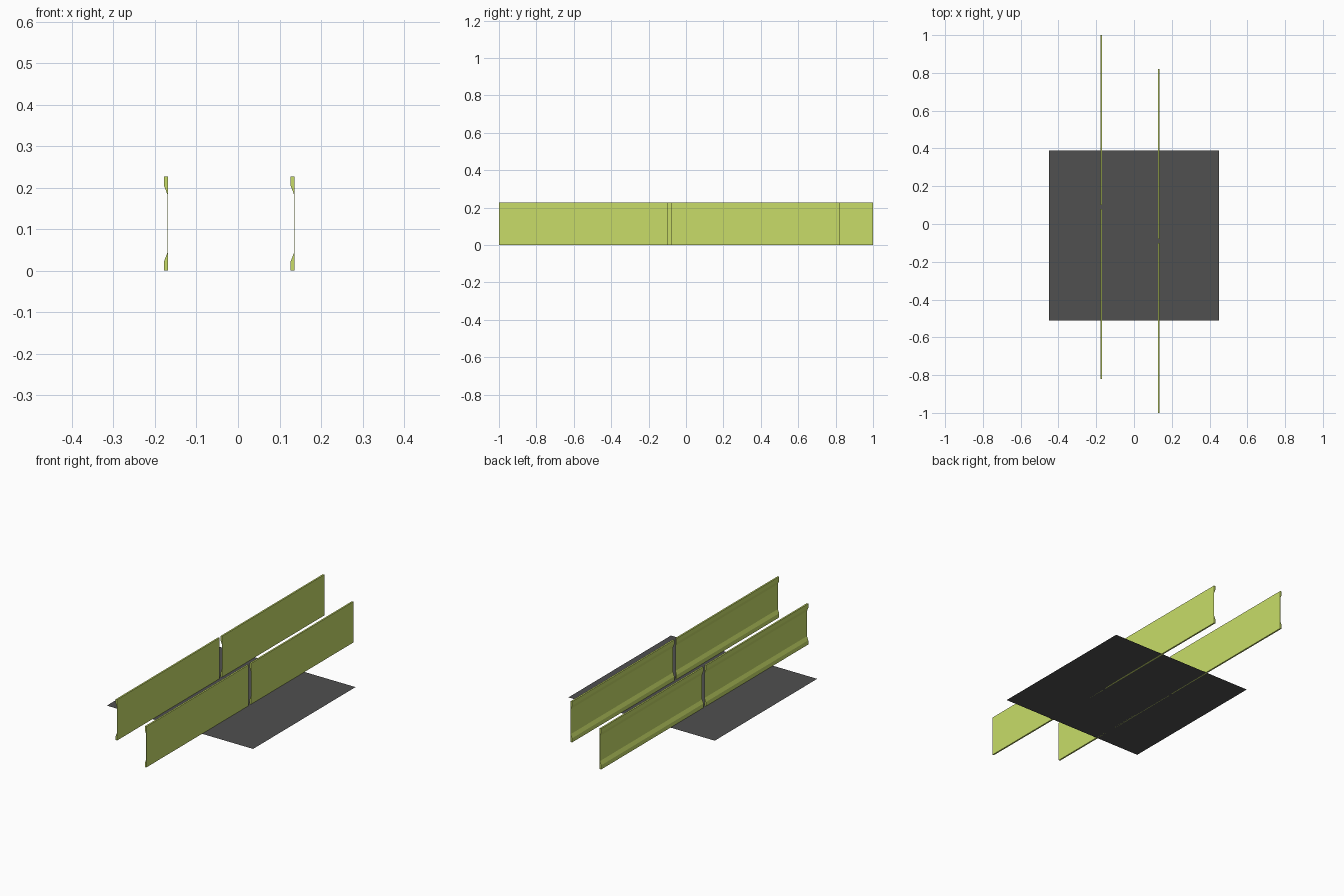
import bpy

if "Cube" in bpy.data.objects:
    bpy.data.objects.remove(bpy.data.objects["Cube"])

PANEL_LENGTH = 0.9
GAP = 0.02
WIDTH = 0.009


def material(name, color):
    mat = bpy.data.materials.new(name)
    mat.diffuse_color = color
    mat.use_nodes = True
    mat.node_tree.nodes["Principled BSDF"].inputs["Base Color"].default_value = mat.diffuse_color
    return mat


def mesh_object(name, verts, faces, mat):
    mesh = bpy.data.meshes.new(name)
    mesh.from_pydata(verts, [], faces)
    mesh.materials.append(mat)
    obj = bpy.data.objects.new(name, mesh)
    bpy.context.collection.objects.link(obj)
    return obj


lime = material("lime_plastic", (0.58, 0.72, 0.14, 1))
dark = material("dark_ground", (0.08, 0.08, 0.08, 1))

# Panel cross-section (x, z): flat on +x, thickened lips on -x at top and bottom
HEIGHT = 0.227
WEB = -0.0008
lip = [(-WIDTH, 0), (-WIDTH, 0.023), (WEB, 0.044)]
profile = [(0, HEIGHT), (0, 0)][::-1]
profile += [(x, HEIGHT - z) for x, z in lip]
profile += lip[::-1]


def panel(name, x, y):
    n = len(profile)
    verts = [(x + px, y + dy, pz) for dy in (0, PANEL_LENGTH) for px, pz in profile]
    faces = [(i, i + n, (i + 1) % n + n, (i + 1) % n) for i in range(n)]
    # End caps: bottom lip, web, top lip
    cap = [(0, 5, 6, 7), (0, 1, 4, 5), (1, 2, 3, 4)]
    faces += cap
    faces += [tuple(i + n for i in reversed(f)) for f in cap]
    return mesh_object(name, verts, faces, lime)


# Two staggered rows of two panels each
for row, x, start in (("left", -0.169, -0.82), ("right", 0.136, -1.0)):
    panel(f"{row}_front_panel", x, start)
    panel(f"{row}_back_panel", x, start + PANEL_LENGTH + GAP)

# Square ground sheet
mesh_object("ground_sheet",
            [(-0.45, -0.51, 0), (0.45, -0.51, 0), (0.45, 0.39, 0), (-0.45, 0.39, 0)],
            [(0, 1, 2, 3)], dark)
